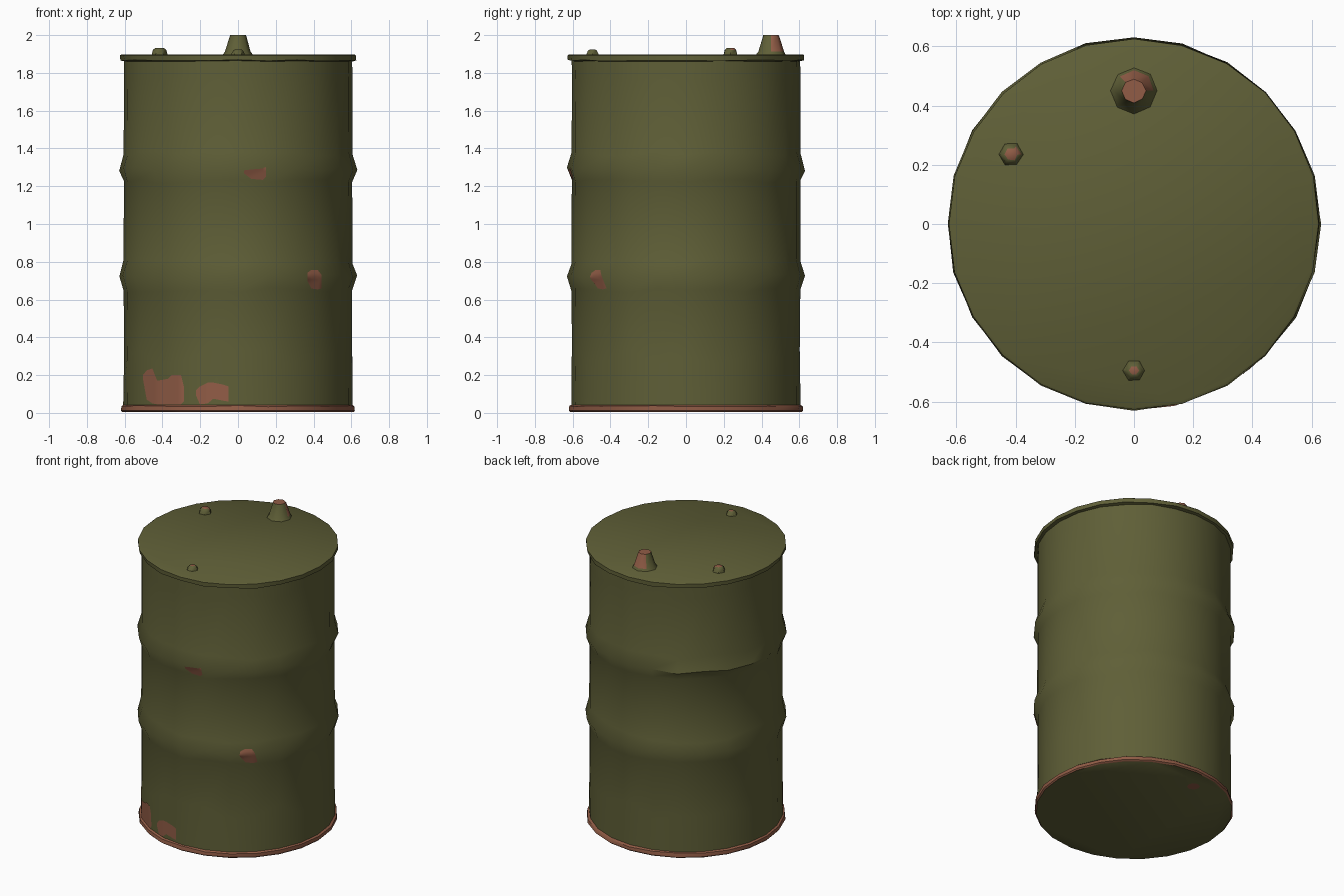
import bpy, bmesh, math, random
from mathutils import Vector
from mathutils.bvhtree import BVHTree

if "Cube" in bpy.data.objects:
    bpy.data.objects.remove(bpy.data.objects["Cube"])

random.seed(4)
SIDES = 24


def material(name, rgb):
    m = bpy.data.materials.new(name)
    m.diffuse_color = (*rgb, 1)
    m.use_nodes = True
    m.node_tree.nodes["Principled BSDF"].inputs["Base Color"].default_value = m.diffuse_color
    return m


OLIVE = material("olive paint", (0.114, 0.114, 0.038))
RUST = material("rust", (0.283, 0.107, 0.061))


def finish(name, bm, angle=40):
    mesh = bpy.data.meshes.new(name)
    bm.to_mesh(mesh)
    bm.free()
    mesh.materials.append(OLIVE)
    mesh.materials.append(RUST)
    ob = bpy.data.objects.new(name, mesh)
    bpy.context.collection.objects.link(ob)
    bpy.ops.object.select_all(action='DESELECT')
    ob.select_set(True)
    bpy.context.view_layer.objects.active = ob
    bpy.ops.object.shade_smooth_by_angle(angle=math.radians(angle))
    return ob


def lathe(profile, sides, centre=(0, 0)):
    """Turn (radius, z, radius wobble, height wobble) rows into a closed solid."""
    bm = bmesh.new()
    rows = []
    for r, z, wr, wz in profile:
        row = []
        for i in range(sides):
            a = math.tau * i / sides
            q = r + random.uniform(-wr, wr)
            h = z + random.uniform(-wz, wz)
            row.append(bm.verts.new((centre[0] + q * math.cos(a),
                                     centre[1] + q * math.sin(a), h)))
        rows.append(row)
    for lo, hi in zip(rows, rows[1:]):
        for i in range(sides):
            j = (i + 1) % sides
            bm.faces.new((lo[i], lo[j], hi[j], hi[i]))
    bm.faces.new(rows[0][::-1])
    bm.faces.new(rows[-1])
    bm.normal_update()
    return bm


# Drum: rusty foot rim, dented wall with two rolled ribs, top rim and lid
drum = lathe([
    (0.612, 0.004, 0, 0), (0.621, 0.012, 0.003, 0), (0.619, 0.036, 0.003, 0.004),
    (0.606, 0.042, 0.002, 0), (0.605, 0.30, 0.003, 0.05),
    (0.605, 0.65, 0.001, 0.012), (0.629, 0.72, 0.003, 0.012), (0.606, 0.80, 0.001, 0.015),
    (0.605, 1.225, 0.001, 0.012), (0.629, 1.29, 0.003, 0.012), (0.606, 1.37, 0.001, 0.015),
    (0.605, 1.78, 0.002, 0.03), (0.605, 1.862, 0.002, 0.003),
    (0.624, 1.866, 0.003, 0.004), (0.626, 1.893, 0.003, 0.0), (0.618, 1.898, 0.002, 0),
], SIDES)
for f in drum.faces:
    if len(f.verts) == 4 and f.calc_center_median().z < 0.041:
        f.material_index = 1
surface = BVHTree.FromBMesh(drum)
finish("drum", drum)


# Rust patches: thin plates laid on the wall, given as (x, low z, high z) columns
def patch(name, columns, rows=6, steps=3):
    fine = []
    for a, b in zip(columns, columns[1:]):
        fine += [Vector(a).lerp(Vector(b), s / steps) for s in range(steps)]
    fine.append(Vector(columns[-1]))
    bm = bmesh.new()
    grid = []
    for x, z0, z1 in fine:
        line = []
        for k in range(rows + 1):
            z = z0 + (z1 - z0) * k / rows
            hit, normal, _, _ = surface.ray_cast(Vector((x, -2, z)), Vector((0, 1, 0)))
            line.append(bm.verts.new(hit + normal * 0.004))
        grid.append(line)
    for a, b in zip(grid, grid[1:]):
        for k in range(rows):
            bm.faces.new((a[k], b[k], b[k + 1], a[k + 1])).material_index = 1
    finish(name, bm)


patch("low_left_rust", [(-0.50, 0.18, 0.20), (-0.48, 0.07, 0.225), (-0.45, 0.05, 0.235),
                        (-0.425, 0.045, 0.17), (-0.37, 0.045, 0.18), (-0.35, 0.045, 0.20),
                        (-0.30, 0.045, 0.20), (-0.285, 0.06, 0.14)])
patch("low_middle_rust", [(-0.22, 0.09, 0.12), (-0.20, 0.045, 0.14), (-0.16, 0.05, 0.16),
                          (-0.13, 0.075, 0.16), (-0.08, 0.065, 0.15), (-0.05, 0.06, 0.14)])
patch("upper_rib_rust", [(0.03, 1.27, 1.285), (0.07, 1.24, 1.29),
                         (0.13, 1.235, 1.295), (0.147, 1.25, 1.30)])
patch("lower_rib_rust", [(0.365, 0.70, 0.74), (0.385, 0.66, 0.755),
                         (0.42, 0.655, 0.755), (0.44, 0.66, 0.73)])

# Rust spot under the base
bm = bmesh.new()
bmesh.ops.create_circle(bm, cap_ends=True, segments=8, radius=0.04)
for f in bm.faces:
    f.normal_flip()
    f.material_index = 1
base_spot = finish("base_rust", bm)
base_spot.location = (-0.09, 0.47, 0.001)


# Bungs on the lid: tapered plugs, worn to rust on top and on one side
def bung(name, centre, rows, sides, worn_side):
    bm = lathe([(r, z, 0.002, 0) for r, z in rows], sides, centre)
    top = rows[-1][1]
    for f in bm.faces:
        high = f.calc_center_median().z > 1.91
        if f.normal.z > 0.9:
            f.material_index = 1
        elif high and f.normal.dot(Vector(worn_side).normalized()) > 0.6:
            f.material_index = 1
    finish(name, bm, 50)


bung("tall_bung", (0.0, 0.45), [(0.082, 1.893), (0.068, 1.912), (0.045, 1.99), (0.040, 2.0)],
     8, (0.5, 1, 0))
bung("left_bung", (-0.415, 0.235), [(0.042, 1.893), (0.034, 1.922), (0.022, 1.932)],
     6, (1, 0.3, 0))
bung("front_bung", (0.0, -0.495), [(0.040, 1.893), (0.026, 1.918), (0.016, 1.924)],
     6, (1, -0.3, 0))
